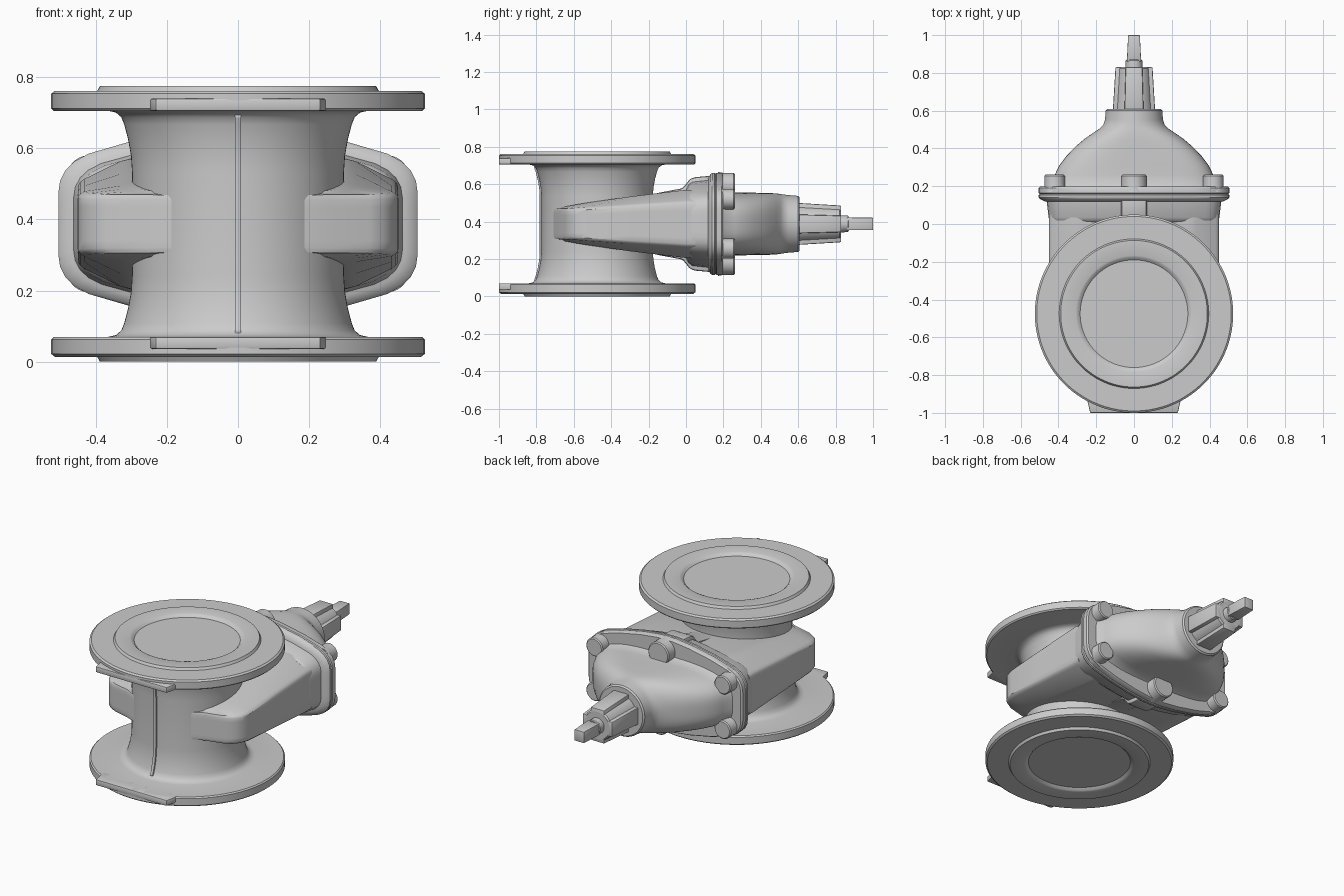
import bpy, bmesh, math

if "Cube" in bpy.data.objects:
    bpy.data.objects.remove(bpy.data.objects["Cube"])

C = 0.3875      # height of the valve axis
PY = -0.475     # y of the vertical pipe axis


def finish(name, bm, bevel=0, angle=32, segs=2):
    bmesh.ops.recalc_face_normals(bm, faces=bm.faces)
    if bevel:
        es = [e for e in bm.edges if len(e.link_faces) == 2
              and e.calc_face_angle(0) > math.radians(angle)]
        bmesh.ops.bevel(bm, geom=es, offset=bevel, segments=segs, profile=0.5,
                        affect='EDGES', clamp_overlap=True)
    me = bpy.data.meshes.new(name)
    bm.to_mesh(me)
    bm.free()
    ob = bpy.data.objects.new(name, me)
    bpy.context.collection.objects.link(ob)
    bpy.ops.object.select_all(action='DESELECT')
    ob.select_set(True)
    bpy.context.view_layer.objects.active = ob
    bpy.ops.object.shade_smooth_by_angle(angle=math.radians(35))
    return ob


def loft(name, rings, bevel=0, **kw):
    """Skin a list of equal-length 3D rings and cap both ends."""
    bm = bmesh.new()
    vs = [[bm.verts.new(p) for p in r] for r in rings]
    n = len(vs[0])
    for a, b in zip(vs, vs[1:]):
        for i in range(n):
            j = (i + 1) % n
            bm.faces.new((a[i], a[j], b[j], b[i]))
    bm.faces.new(vs[0])
    bm.faces.new(vs[-1])
    return finish(name, bm, bevel, **kw)


def at_y(pts, y, sx=1, sz=1, cx=0, cz=C):
    return [(cx + x * sx, y, cz + z * sz) for x, z in pts]


def quad(q):
    """Mirror a quarter outline into all four quadrants."""
    return (q + [(-x, z) for x, z in q[::-1]] + [(-x, -z) for x, z in q]
            + [(x, -z) for x, z in q[::-1]])


def oval(hx, hz, e=2, n=64):
    out = []
    for i in range(n):
        t = math.tau * (i + 0.5) / n
        c, s = math.cos(t), math.sin(t)
        out.append((hx * math.copysign(abs(c) ** (2 / e), c),
                    hz * math.copysign(abs(s) ** (2 / e), s)))
    return out


def lathe_y(name, prof, cx=0, cz=C, n=32, **kw):
    return loft(name, [at_y(oval(r, r, n=n), y, cx=cx, cz=cz) for y, r in prof], **kw)


def prism_x(name, yz, hw, bevel=0):
    return loft(name, [[(x, y, z) for y, z in yz] for x in (-hw, hw)], bevel)


# Pipe with both end flanges, raised faces and shallow recesses
half = [(.278, .016), (.285, .016), (.298, .004), (.308, 0), (.388, 0), (.396, .014),
        (.515, .014), (.525, .022), (.525, .063), (.518, .07), (.365, .07),
        (.343, .075), (.328, .088), (.32, .108), (.309, .15), (.301, .195), (.298, .24)]
prof = half + [(r, 2 * C - z) for r, z in half[::-1]]
loft("flanged_pipe", [[(x, PY + y, z) for x, y in oval(r, r, n=96)] for r, z in prof])

# Flat foot on the front of each flange, and the casting seam
for name, z0, z1 in (("lower_foot", .036, .07), ("upper_foot", 2 * C - .07, 2 * C - .036)):
    plan = [(-.232, -1), (.232, -1), (.255, -.9), (-.255, -.9)]
    loft(name, [[(x, y, z) for x, y in plan] for z in (z0, z1)], .005)
seam = [(r + .009, z) for r, z in prof if r < .34 and r > .297]
prism_x("front_seam", [(PY - r, z) for r, z in seam] + [(-.7, .7), (-.7, .075)], .009, .003)

# Gate housing: wedge that widens from the pipe toward the bonnet
secs = [(-.72, .16, .075, .085), (-.672, .26, .078, .09), (-.645, .37, .078, .093),
        (-.62, .41, .08, .097), (-.585, .437, .082, .104), (-.53, .45, .087, .113),
        (-.3, .45, .103, .146), (0, .45, .122, .182), (.05, .45, .122, .182)]
rings = []
for y, hx, hs, ht in secs:
    k = min(1, hx / .45)
    q = [(hx, hs * .6), (hx, hs * .87), (hx - .006 * k, hs * .96), (hx - .018 * k, hs + .004),
         (hx - .12 * k, ht - .006), (hx - .145 * k, ht), (hx - .17 * k, ht), (hx * .2, ht)]
    rings.append(at_y(quad(q), y))
loft("gate_housing", rings)

# Housing frame and the two bolted flange plates
Q = quad([(.505, .05), (.505, .085), (.5, .12), (.485, .15), (.46, .175), (.42, .197),
          (.3, .232), (.16, .26), (.05, .273)])
loft("housing_frame", [at_y(Q, .0, .86, .68), at_y(Q, .015, .885, .78),
                       at_y(Q, .035, .895, .83), at_y(Q, .14, .92, .87)])
loft("housing_flange", [at_y(Q, .118, .93, .9), at_y(Q, .132, .985, .98),
                        at_y(Q, .14), at_y(Q, .153), at_y(Q, .158, .99, .985)])
loft("bonnet_flange", [at_y(Q, .158, .985, .98), at_y(Q, .164), at_y(Q, .19),
                       at_y(Q, .198, .985, .98)])

# Gussets and bolt bosses, mirrored above and below
for s, side in ((1, "upper"), (-1, "lower")):
    web = [(-.25, .1), (-.25, .14), (-.14, .168), (-.02, .19), (.002, .215), (.02, .24),
           (.05, .25), (.14, .258), (.14, .1)]
    prism_x(side + "_gusset", [(y, C + s * z) for y, z in web], .068, .012)
    for i, (x, z, r) in enumerate(((0, .205, .068), (.42, .132, .054), (-.42, .132, .054))):
        lathe_y(f"{side}_bolt_boss_{i}", [(.17, r + .006), (.2, r), (.255, r), (.261, r - .006)],
                cx=x, cz=C + s * z)

# Bonnet dome blending into the round neck
dome = [(.19, .452, .185, 3.2), (.205, .438, .174, 3.2), (.26, .42, .169, 3.2),
        (.31, .396, .168, 3.1), (.36, .358, .167, 3), (.41, .31, .166, 2.9),
        (.45, .263, .165, 2.7), (.485, .213, .163, 2.4), (.505, .183, .16, 2.2),
        (.525, .163, .157, 2), (.55, .154, .154, 2), (.6, .15, .15, 2), (.608, .142, .142, 2)]
loft("bonnet_dome", [at_y(oval(hx, hz, e), y) for y, hx, hz, e in dome])

# Stem gland: tapered core with crossed ribs
lathe_y("stem_gland", [(.6, .102), (.822, .088), (.83, .08)])
for name, w, h in (("gland_rib_wide", 1, .45), ("gland_rib_tall", .45, 1)):
    sq = [(1, 1), (-1, 1), (-1, -1), (1, -1)]
    loft(name, [at_y(sq, .6, .112 * w, .112 * h), at_y(sq, .83, .098 * w, .098 * h)], .006)

# Valve stem with round collar and square tapered key
lathe_y("stem_collar", [(.82, .046), (.865, .044), (.87, .04)])
sq = [(1, 1), (-1, 1), (-1, -1), (1, -1)]
loft("stem_key", [at_y(sq, .86, .038, .034), at_y(sq, 1, .031, .033)], .003)
